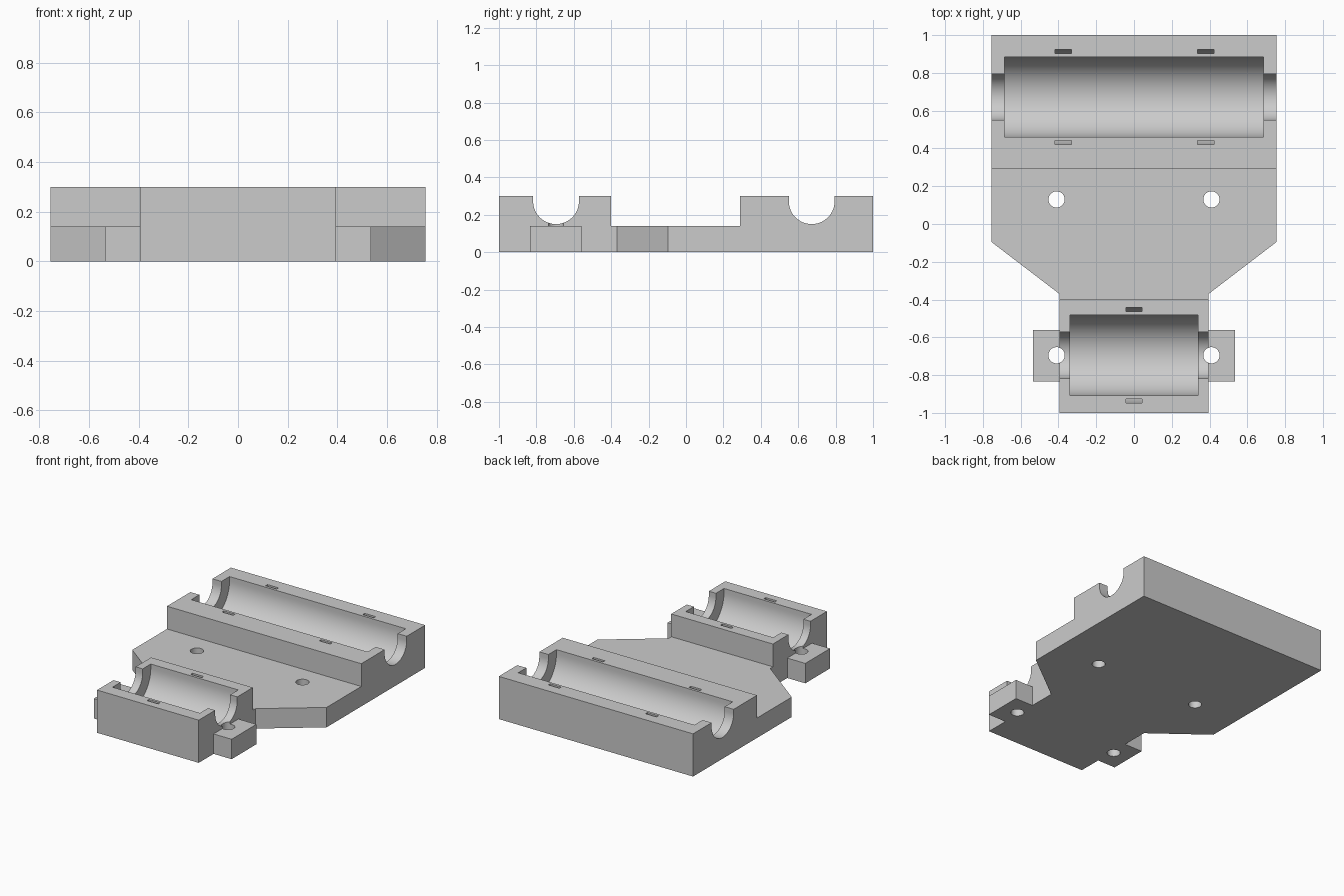
import bpy, bmesh, math
from mathutils import Vector

cube = bpy.data.objects.get("Cube")
if cube:
    bpy.data.objects.remove(cube)

TOP, DECK, AXIS = 0.30, 0.14, 0.2725    # block top, plate top, rod axis height
ABOVE = 0.5                             # cutters end well above the blocks

grey = bpy.data.materials.new("light grey plastic")
grey.use_nodes = True
grey.diffuse_color = (0.6, 0.6, 0.6, 1)
grey.node_tree.nodes["Principled BSDF"].inputs["Base Color"].default_value = (0.6, 0.6, 0.6, 1)


def prism(name, points, direction):
    """Extrude a closed outline along a direction."""
    bm = bmesh.new()
    face = bm.faces.new([bm.verts.new(p) for p in points])
    ext = bmesh.ops.extrude_face_region(bm, geom=[face])
    moved = [v for v in ext["geom"] if isinstance(v, bmesh.types.BMVert)]
    bmesh.ops.translate(bm, verts=moved, vec=Vector(direction))
    bmesh.ops.recalc_face_normals(bm, faces=bm.faces)
    mesh = bpy.data.meshes.new(name)
    bm.to_mesh(mesh)
    bm.free()
    mesh.materials.append(grey)
    obj = bpy.data.objects.new(name, mesh)
    bpy.context.collection.objects.link(obj)
    return obj


def box(name, x0, x1, y0, y1, z0, z1):
    corners = [(x0, y0, z0), (x1, y0, z0), (x1, y1, z0), (x0, y1, z0)]
    return prism(name, corners, (0, 0, z1 - z0))


def u_shape(x, y, r, steps=40):
    """Half circle open at the top with straight walls."""
    arc = [math.pi * (1 + i / steps) for i in range(steps + 1)]
    pts = [(x, y + r * math.cos(a), AXIS + r * math.sin(a)) for a in arc]
    return [(x, y - r, ABOVE)] + pts + [(x, y + r, ABOVE)]


def trough(name, y, r, half):
    return prism(name, u_shape(-half, y, r), (2 * half, 0, 0))


def tie_slot(x, y):
    """Thin curved channel running underneath a bearing trough."""
    x0, width = x - 0.043, 0.086
    outline = u_shape(x0, y, 0.252) + u_shape(x0, y, 0.231)[::-1]
    return prism("tie_slot_cutter", outline, (width, 0, 0))


def screw_hole(x, y, r=0.043, n=40):
    ring = [(x + r * math.cos(math.tau * i / n), y + r * math.sin(math.tau * i / n), -0.1)
            for i in range(n)]
    return prism("screw_hole_cutter", ring, (0, 0, 0.7))


# Full footprint: wide rear, tapered shoulders, front block with side tabs
half = [(0.755, 1), (0.755, -0.095), (0.395, -0.37), (0.395, -0.56), (0.535, -0.56),
        (0.535, -0.835), (0.395, -0.835), (0.395, -1)]
outline = half + [(-x, y) for x, y in reversed(half)]
carriage = prism("bearing_carriage", [(x, y, 0) for x, y in outline], (0, 0, TOP))

# Lower the deck and the tabs
cutters = [box("deck_cutter", -1, 1, -0.4, 0.29, DECK, ABOVE)]
for s in (-1, 1):
    x0, x1 = sorted((s * 0.395, s * 1))
    cutters.append(box("tab_cutter", x0, x1, -0.9, -0.5, DECK, ABOVE))

# Bearing troughs, rod grooves, tie slots
for y, length, ties in ((0.672, 0.685, (-0.375, 0.38)), (-0.695, 0.34, (0,))):
    cutters.append(trough("bearing_cutter", y, 0.2125, length))
    cutters.append(trough("rod_groove_cutter", y, 0.1225, 1))
    cutters += [tie_slot(x, y) for x in ties]

# Screw holes through the deck and the tabs
cutters += [screw_hole(s * 0.41, y) for s in (-1, 1) for y in (0.13, -0.695)]

bpy.ops.object.select_all(action="DESELECT")
carriage.select_set(True)
bpy.context.view_layer.objects.active = carriage
for cutter in cutters:
    cutter.hide_render = True
    mod = carriage.modifiers.new("cut", "BOOLEAN")
    mod.operation, mod.solver, mod.object = "DIFFERENCE", "EXACT", cutter
    bpy.ops.object.modifier_apply(modifier=mod.name)
    bpy.data.objects.remove(cutter)

bpy.ops.object.shade_smooth_by_angle(angle=math.radians(30))
